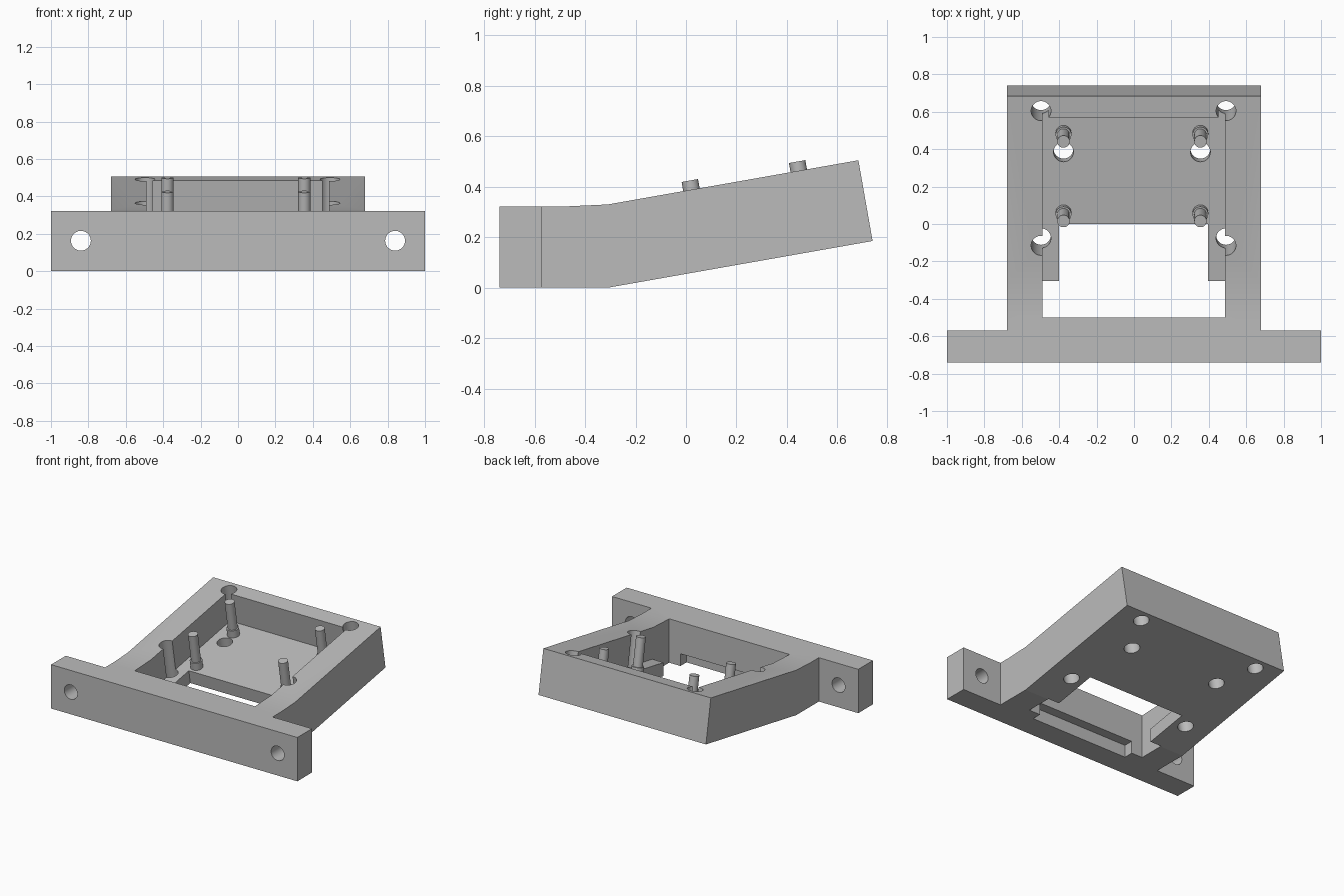
import bpy
import bmesh
import math
from mathutils import Matrix, Vector

if "Cube" in bpy.data.objects:
    bpy.data.objects.remove(bpy.data.objects["Cube"], do_unlink=True)

# Tilted frame of the tray: slope runs back and up from the hinge line
TILT = Matrix.Translation((0, -0.31, 0)) @ Matrix.Rotation(math.radians(10), 4, "X")
SIDES = 48

grey = bpy.data.materials.new("matte_grey")
grey.use_nodes = True
grey.diffuse_color = (0.5, 0.5, 0.5, 1)
grey.node_tree.nodes["Principled BSDF"].inputs["Base Color"].default_value = grey.diffuse_color


def tilted(v, w):
    """Side-profile point (y, z) at v along the slope and w above its underside."""
    p = TILT @ Vector((0, v, w))
    return p.y, p.z


def make_object(name, bm):
    bmesh.ops.recalc_face_normals(bm, faces=bm.faces)
    mesh = bpy.data.meshes.new(name)
    bm.to_mesh(mesh)
    bm.free()
    mesh.materials.append(grey)
    obj = bpy.data.objects.new(name, mesh)
    bpy.context.collection.objects.link(obj)
    return obj


def extrude_profile(name, profile, x0, x1):
    """Side profile of (y, z) points extruded across x."""
    bm = bmesh.new()
    face = bm.faces.new([bm.verts.new((x0, y, z)) for y, z in profile])
    moved = bmesh.ops.extrude_face_region(bm, geom=[face])["geom"]
    verts = [g for g in moved if isinstance(g, bmesh.types.BMVert)]
    bmesh.ops.translate(bm, verts=verts, vec=(x1 - x0, 0, 0))
    return make_object(name, bm)


def cylinder(name, radius, depth, matrix):
    bm = bmesh.new()
    bmesh.ops.create_cone(bm, cap_ends=True, segments=SIDES, radius1=radius,
                          radius2=radius, depth=depth, matrix=matrix)
    return make_object(name, bm)


def combine(target, tool, operation):
    """Apply a boolean and remove the tool object."""
    tool.hide_render = True
    mod = target.modifiers.new("boolean", "BOOLEAN")
    mod.operation = operation
    mod.solver = "EXACT"
    mod.object = tool
    bpy.context.view_layer.objects.active = target
    bpy.ops.object.modifier_apply(modifier=mod.name)
    bpy.data.objects.remove(tool, do_unlink=True)


def rect(y0, y1, z0, z1):
    return [(y0, z0), (y1, z0), (y1, z1), (y0, z1)]


def smooth(obj):
    bpy.ops.object.select_all(action="DESELECT")
    obj.select_set(True)
    bpy.context.view_layer.objects.active = obj
    bpy.ops.object.shade_smooth_by_angle(angle=math.radians(9))


# Tray body bending upward, joined to the wide front mounting bar
tray = extrude_profile("mounting_tray", [
    (-0.74, 0), (-0.31, 0), tilted(1.066, 0), tilted(1.066, 0.325),
    (-0.31, 0.33), (-0.48, 0.322), (-0.74, 0.322)], -0.68, 0.68)
combine(tray, extrude_profile("bar", rect(-0.74, -0.57, 0, 0.322), -1, 1), "UNION")

# Pocket with a tilted floor, open underneath at its front end
combine(tray, extrude_profile("pocket_cut", [
    (-0.5, -0.1), (-0.305, -0.1), (-0.305, 0.1), tilted(0.951, 0.1),
    tilted(0.951, 0.6), (-0.5, 0.6)], -0.49, 0.487), "DIFFERENCE")

# Opening through the pocket floor
combine(tray, extrude_profile("floor_cut", [
    (-0.45, -0.1), tilted(0.333, -0.1), tilted(0.333, 0.16), (-0.45, 0.16)],
    -0.4, 0.395), "DIFFERENCE")

# Shallow slot under the front wall
combine(tray, extrude_profile("slot_cut", rect(-0.57, -0.4, -0.1, 0.09),
                              -0.4, 0.395), "DIFFERENCE")

# Tilted corner holes and floor holes
hole_spots = [(x, v) for x in (-0.497, 0.492) for v in (0.255, 0.986)]
hole_spots += [(x, 0.723) for x in (-0.377, 0.355)]
for x, v in hole_spots:
    place = TILT @ Matrix.Translation((x, v, 0.15))
    combine(tray, cylinder("hole_cut", 0.053, 0.8, place), "DIFFERENCE")

# Bolt holes through the ends of the bar
for x in (-0.84, 0.84):
    place = Matrix.Translation((x, -0.65, 0.163)) @ Matrix.Rotation(math.pi / 2, 4, "X")
    combine(tray, cylinder("bolt_cut", 0.053, 0.5, place), "DIFFERENCE")
smooth(tray)

# Stepped locating pins standing on the pocket floor
for side, x in (("right", -0.377), ("left", 0.355)):
    for end, v in (("front", 0.394), ("back", 0.826)):
        for part, radius, top in (("pin", 0.033, 0.362), ("pin_collar", 0.042, 0.155)):
            base = 0.09
            place = TILT @ Matrix.Translation((x, v, (base + top) / 2))
            smooth(cylinder(f"{end}_{side}_{part}", radius, top - base, place))
